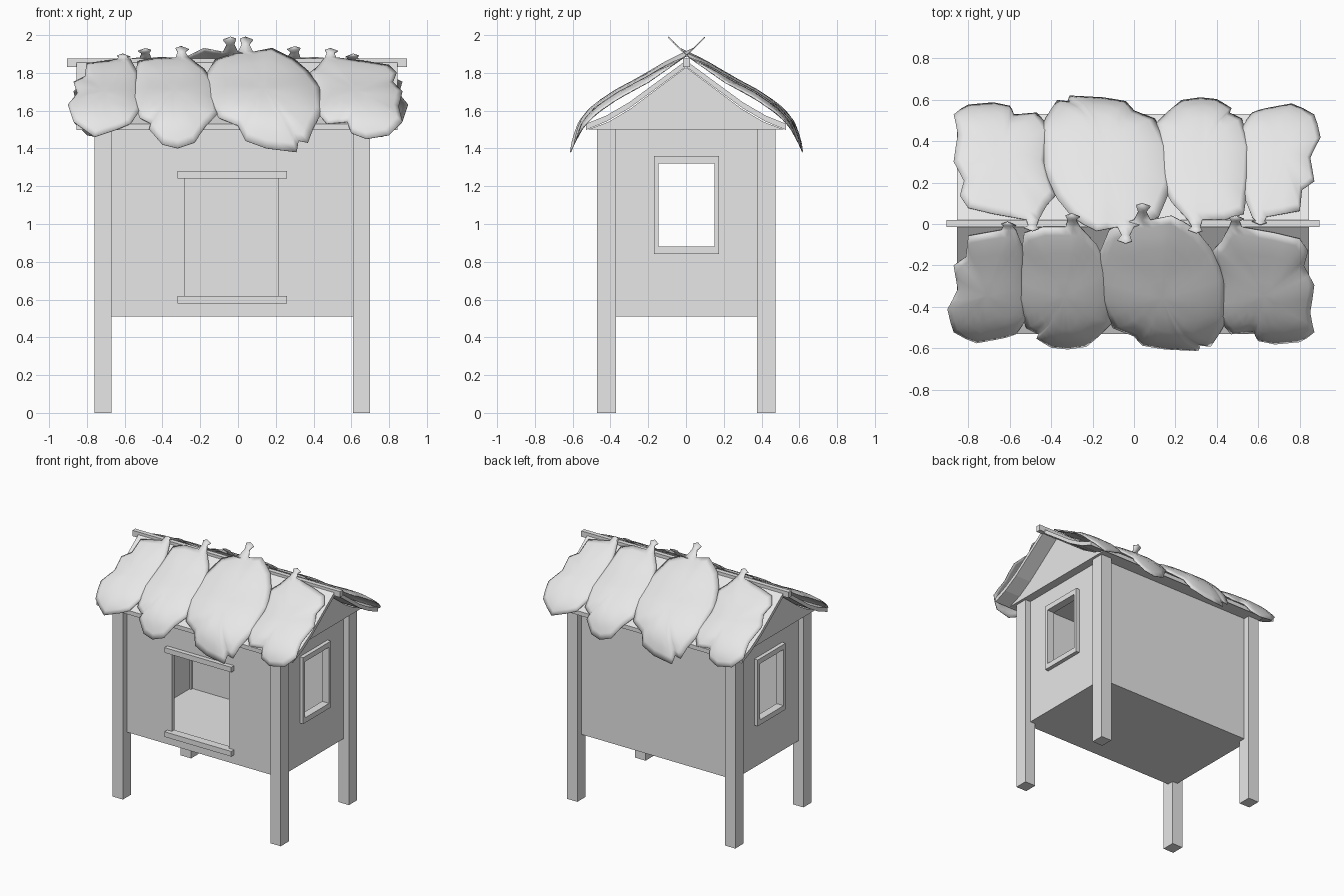
import bpy, bmesh, math
from mathutils import Vector, Matrix

if "Cube" in bpy.data.objects:
    bpy.data.objects.remove(bpy.data.objects["Cube"])

mat = bpy.data.materials.new("light grey")
mat.diffuse_color = (0.8, 0.8, 0.8, 1)
mat.use_nodes = True
mat.node_tree.nodes["Principled BSDF"].inputs["Base Color"].default_value = mat.diffuse_color


def make(name, bm):
    bmesh.ops.recalc_face_normals(bm, faces=bm.faces)
    me = bpy.data.meshes.new(name)
    bm.to_mesh(me)
    bm.free()
    me.materials.append(mat)
    ob = bpy.data.objects.new(name, me)
    bpy.context.collection.objects.link(ob)
    return ob


def boxes(name, *specs):
    """One object from boxes given as (x0, x1, y0, y1, z0, z1)."""
    bm = bmesh.new()
    for x0, x1, y0, y1, z0, z1 in specs:
        m = Matrix.Translation(((x0 + x1) / 2, (y0 + y1) / 2, (z0 + z1) / 2))
        m = m @ Matrix.Diagonal((x1 - x0, y1 - y0, z1 - z0, 1))
        bmesh.ops.create_cube(bm, size=1, matrix=m)
    return make(name, bm)


def extrude_x(name, profile, x0, x1):
    """Prism along x from a (y, z) profile."""
    bm = bmesh.new()
    face = bm.faces.new([bm.verts.new((x0, y, z)) for y, z in profile])
    ext = bmesh.ops.extrude_face_region(bm, geom=[face])["geom"]
    bmesh.ops.translate(bm, vec=(x1 - x0, 0, 0),
                        verts=[v for v in ext if isinstance(v, bmesh.types.BMVert)])
    return make(name, bm)


# Corner posts
for px, xn in ((-0.76, "left"), (0.61, "right")):
    for py, yn in ((-0.47, "front"), (0.375, "back")):
        boxes(f"{yn}_{xn}_post", (px, px + 0.09, py, py + 0.1, 0, 1.5))

# Floor and walls, set at the middle of the posts
X0, X1, Y0, Y1, Z0, Z1, T = -0.715, 0.655, -0.42, 0.425, 0.51, 1.5, 0.03
boxes("floor", (X0, X1, Y0, Y1, Z0, Z0 + 0.03))
boxes("back_wall", (X0, X1, Y1 - T, Y1, Z0, Z1))
boxes("front_wall", (X0, -0.28, Y0, Y0 + T, Z0, Z1), (0.215, X1, Y0, Y0 + T, Z0, Z1),
      (-0.28, 0.215, Y0, Y0 + T, Z0, 0.62), (-0.28, 0.215, Y0, Y0 + T, 1.24, Z1))
boxes("front_opening_bars", (-0.32, 0.26, -0.455, Y0 + 0.005, 0.58, 0.62),
      (-0.32, 0.26, -0.455, Y0 + 0.005, 1.24, 1.28))
for name, a, b, f0, f1 in (("left", X0, X0 + T, X0 - 0.03, X0 + 0.005),
                           ("right", X1 - T, X1, X1 - 0.005, X1 + 0.03)):
    boxes(name + "_wall", (a, b, Y0, -0.145, Z0, Z1), (a, b, 0.15, Y1, Z0, Z1),
          (a, b, -0.145, 0.15, Z0, 0.88), (a, b, -0.145, 0.15, 1.32, Z1))
    boxes(name + "_window_frame", (f0, f1, -0.17, 0.175, 0.84, 0.88),
          (f0, f1, -0.17, 0.175, 1.32, 1.36),
          (f0, f1, -0.17, -0.145, 0.88, 1.32), (f0, f1, 0.15, 0.175, 0.88, 1.32))

# Roof: curved shell, gable block below it and ridge beam
half = [(0.53, 1.53), (0.42, 1.575), (0.3, 1.645), (0.15, 1.755)]
top = half + [(0, 1.865)] + [(-y, z) for y, z in reversed(half)]
under = [(y, z - 0.032) for y, z in top]
extrude_x("roof_shell", top + under[::-1], -0.855, 0.845)
extrude_x("gable_block", [(y * 0.98, max(z - 0.003, 1.5)) for y, z in under], -0.77, 0.72)
boxes("ridge_beam", (-0.905, 0.895, -0.015, 0.02, 1.83, 1.875))

# Leaf covering: outlines seen from the front, wrapped over a drooping curve
CURVE = [(-0.1, 1.99), (0, 1.89), (0.2, 1.75), (0.35, 1.67), (0.47, 1.59),
         (0.54, 1.52), (0.59, 1.43), (0.62, 1.36)]


def depth(z):
    for (s0, z0), (s1, z1) in zip(CURVE, CURVE[1:]):
        if z >= z1:
            return s0 + (s1 - s0) * (z0 - z) / (z0 - z1)
    return CURVE[-1][0]


LEAVES = [
    # (stem x, stem top z, lift, outline)
    (-0.61, 1.90, 0.03, [(-.64, 1.87), (-.8, 1.85), (-.81, 1.78), (-.87, 1.75), (-.85, 1.69),
     (-.9, 1.63), (-.87, 1.54), (-.76, 1.46), (-.64, 1.5), (-.57, 1.53), (-.52, 1.6),
     (-.53, 1.7), (-.53, 1.8), (-.57, 1.87)]),
    (-0.30, 1.94, 0.04, [(-.33, 1.88), (-.44, 1.88), (-.53, 1.86), (-.55, 1.76), (-.56, 1.66),
     (-.52, 1.56), (-.46, 1.53), (-.47, 1.5), (-.4, 1.42), (-.32, 1.4), (-.23, 1.43),
     (-.17, 1.52), (-.11, 1.58), (-.12, 1.74), (-.18, 1.82), (-.26, 1.88)]),
    (0.04, 1.99, 0.055, [(0, 1.91), (-.12, 1.87), (-.18, 1.77), (-.17, 1.66), (-.1, 1.56),
     (0, 1.52), (.04, 1.44), (.15, 1.4), (.31, 1.38), (.32, 1.44), (.37, 1.43), (.4, 1.51),
     (.45, 1.6), (.44, 1.72), (.37, 1.81), (.3, 1.87), (.18, 1.93), (.08, 1.91)]),
    (0.49, 1.93, 0.035, [(.46, 1.88), (.42, 1.83), (.38, 1.8), (.43, 1.7), (.41, 1.6),
     (.47, 1.53), (.58, 1.54), (.6, 1.48), (.68, 1.45), (.8, 1.47), (.87, 1.54), (.85, 1.62),
     (.87, 1.7), (.82, 1.75), (.84, 1.8), (.8, 1.84), (.68, 1.86), (.52, 1.88)]),
]


def leaf(name, sx, sz, lift, outline, back):
    bm = bmesh.new()
    rim = []
    for (xa, za), (xb, zb) in zip(outline, outline[1:] + outline[:1]):
        rim += [(xa, za), ((xa + xb) / 2, (za + zb) / 2)]
    n = len(rim)
    cx = (min(p[0] for p in rim) + max(p[0] for p in rim)) / 2
    cz = 1.68

    def point(x, z, r):
        h = lift * (1 - r ** 3)
        return bm.verts.new((x, -depth(z) - 0.45 * h, z + 0.7 * h))

    centre = point(cx, cz, 0)
    rings = [[point(cx + (x - cx) * r, cz + (z - cz) * r, r) for x, z in rim]
             for r in (0.2, 0.4, 0.6, 0.75, 0.88, 1)]
    for i in range(n):
        j = (i + 1) % n
        bm.faces.new((centre, rings[0][i], rings[0][j]))
        for a, b in zip(rings, rings[1:]):
            bm.faces.new((a[i], b[i], b[j], a[j]))
    # flared stem reaching over the ridge
    outer = rings[-1]
    low = [outer[0], outer[n - 2]]
    mid_z = (low[0].co.z + sz) / 2
    mid = [point(sx - 0.02, mid_z, 1), point(sx + 0.02, mid_z, 1)]
    tip = [point(sx - 0.03, sz - 0.01, 1), point(sx + 0.04, sz - 0.015, 1)]
    peak = point(sx, sz, 1)
    bm.faces.new((low[0], mid[0], mid[1], low[1], outer[n - 1]))
    bm.faces.new((mid[0], tip[0], peak, tip[1], mid[1]))
    if back:
        bmesh.ops.rotate(bm, verts=bm.verts, cent=(0, 0.003, 0),
                         matrix=Matrix.Rotation(math.pi, 3, 'Z'))
    ob = make(name, bm)
    for p in ob.data.polygons:
        p.use_smooth = True
    mod = ob.modifiers.new("thickness", 'SOLIDIFY')
    mod.thickness = 0.006
    mod.offset = 0


for side in ("front", "back"):
    for i, (sx, sz, lift, outline) in enumerate(LEAVES, 1):
        leaf(f"{side}_leaf_{i}", sx, sz, lift, outline, side == "back")
